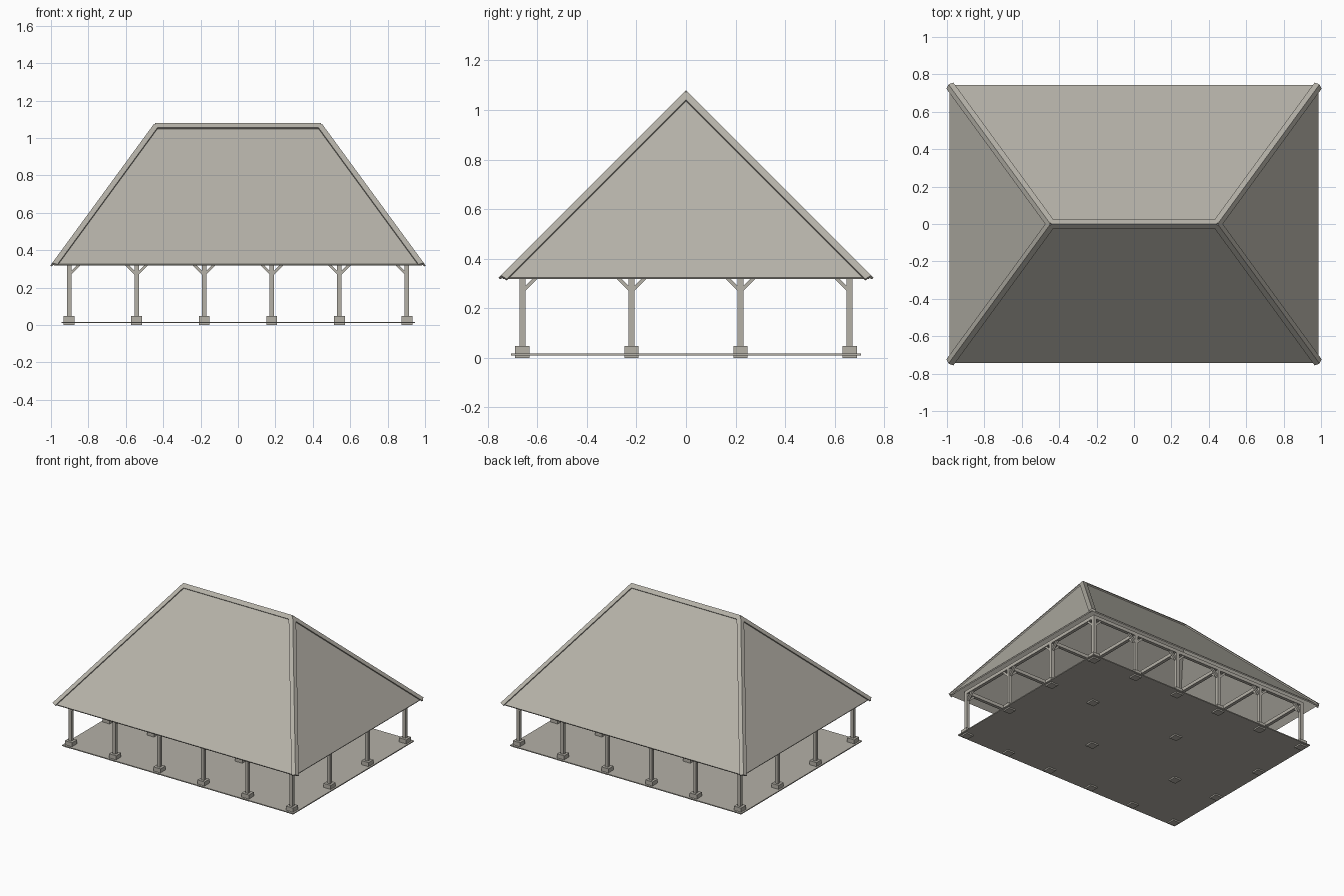
import bpy
import bmesh
from mathutils import Vector

if "Cube" in bpy.data.objects:
    bpy.data.objects.remove(bpy.data.objects["Cube"])


def make_material(name, colour):
    mat = bpy.data.materials.new(name)
    mat.use_nodes = True
    mat.diffuse_color = colour
    mat.node_tree.nodes["Principled BSDF"].inputs["Base Color"].default_value = colour
    return mat


STONE = make_material("warm grey", (0.46, 0.44, 0.39, 1))


def finish(name, bm):
    bmesh.ops.recalc_face_normals(bm, faces=bm.faces)
    mesh = bpy.data.meshes.new(name)
    bm.to_mesh(mesh)
    bm.free()
    mesh.materials.append(STONE)
    obj = bpy.data.objects.new(name, mesh)
    bpy.context.collection.objects.link(obj)
    return obj


def prism(bm, ring_a, ring_b):
    """Solid between two matching closed outlines."""
    a = [bm.verts.new(p) for p in ring_a]
    b = [bm.verts.new(p) for p in ring_b]
    bm.faces.new(a[::-1])
    bm.faces.new(b)
    for i in range(len(a)):
        j = (i + 1) % len(a)
        bm.faces.new((a[i], a[j], b[j], b[i]))


def box(bm, x, y, z0, z1, hx, hy):
    corners = [(x - hx, y - hy), (x + hx, y - hy), (x + hx, y + hy), (x - hx, y + hy)]
    prism(bm, [(*c, z0) for c in corners], [(*c, z1) for c in corners])


def brace(bm, x, y, dx, dy):
    """Diagonal strut from a post up to the beam."""
    out, side = Vector((dx, dy, 0)), Vector((-dy, dx, 0)) * 0.008
    base = Vector((x, y, 0))
    outline = [(0.01, 0.268), (0.01, 0.288), (0.046, 0.324), (0.066, 0.324)]
    pts = [base + out * r + Vector((0, 0, z)) for r, z in outline]
    prism(bm, [p - side for p in pts], [p + side for p in pts])


# Floor slab
bm = bmesh.new()
box(bm, 0, 0, 0.01, 0.017, 0.945, 0.705)
finish("floor", bm)

# Post grid: full perimeter plus a staggered set inside
xs = [-0.903 + 0.3612 * i for i in range(6)]
ys = [-0.66 + 0.44 * j for j in range(4)]
inner = {(4, 2), (2, 2), (3, 1), (1, 1)}
spots = [(i, j) for i in range(6) for j in range(4)
         if i in (0, 5) or j in (0, 3) or (i, j) in inner]

posts, footings, braces = bmesh.new(), bmesh.new(), bmesh.new()
for i, j in spots:
    x, y = xs[i], ys[j]
    box(posts, x, y, 0.045, 0.325, 0.012, 0.012)
    box(footings, x, y, 0, 0.047, 0.029, 0.029)
    for dx, dy in ((1, 0), (-1, 0), (0, 1), (0, -1)):
        if 0 <= i + dx < 6 and 0 <= j + dy < 4:
            brace(braces, x, y, dx, dy)
finish("posts", posts)
finish("footings", footings)
finish("braces", braces)

# Tie beams over the posts, both ways
bm = bmesh.new()
for y in ys:
    box(bm, 0, y, 0.322, 0.347, 0.915, 0.012)
for x in xs:
    box(bm, x, 0, 0.322, 0.347, 0.012, 0.672)
finish("tie_beams", bm)

# Hipped roof shell, open below
EX, EY, EZ, RX, RZ = 0.987, 0.742, 0.325, 0.445, 1.066
corner = {(sx, sy): Vector((sx * EX, sy * EY, EZ)) for sx in (-1, 1) for sy in (-1, 1)}
ridge = {sx: Vector((sx * RX, 0, RZ)) for sx in (-1, 1)}
bm = bmesh.new()
cv = {k: bm.verts.new(p) for k, p in corner.items()}
rv = {k: bm.verts.new(p) for k, p in ridge.items()}
for s in (-1, 1):
    bm.faces.new((cv[-s, -s], cv[s, -s], rv[s], rv[-s]) if s > 0 else
                 (cv[1, 1], cv[-1, 1], rv[-1], rv[1]))
    bm.faces.new((cv[s, -s], cv[s, s], rv[s]))
roof = finish("roof", bm)
shell = roof.modifiers.new("thickness", "SOLIDIFY")
shell.thickness = 0.01
shell.offset = -1


# Folded caps along the hips and ridge
def slope_normal(sx, sy):
    if sx:
        return Vector((sx * (RZ - EZ), 0, EX - RX)).normalized()
    return Vector((0, sy * (RZ - EZ), EY)).normalized()


def cap(bm, a, b, n1, n2, width=0.024, lift=0.009):
    d = (b - a).normalized()
    sides = []
    for n, other in ((n1, n2), (n2, n1)):
        s = d.cross(n)
        sides.append((s if s.dot(other) < 0 else -s) * width)
    crest = (n1 + n2) * (lift / (1 + n1.dot(n2)))
    profile = [crest, sides[0] + n1 * lift, sides[0], -crest * 0.3,
               sides[1], sides[1] + n2 * lift]
    prism(bm, [a + p for p in profile], [b + p for p in profile])


bm = bmesh.new()
for (sx, sy), p in corner.items():
    cap(bm, p, ridge[sx], slope_normal(sx, 0), slope_normal(0, sy))
cap(bm, ridge[-1], ridge[1], slope_normal(0, 1), slope_normal(0, -1))
finish("hip_and_ridge_caps", bm)
